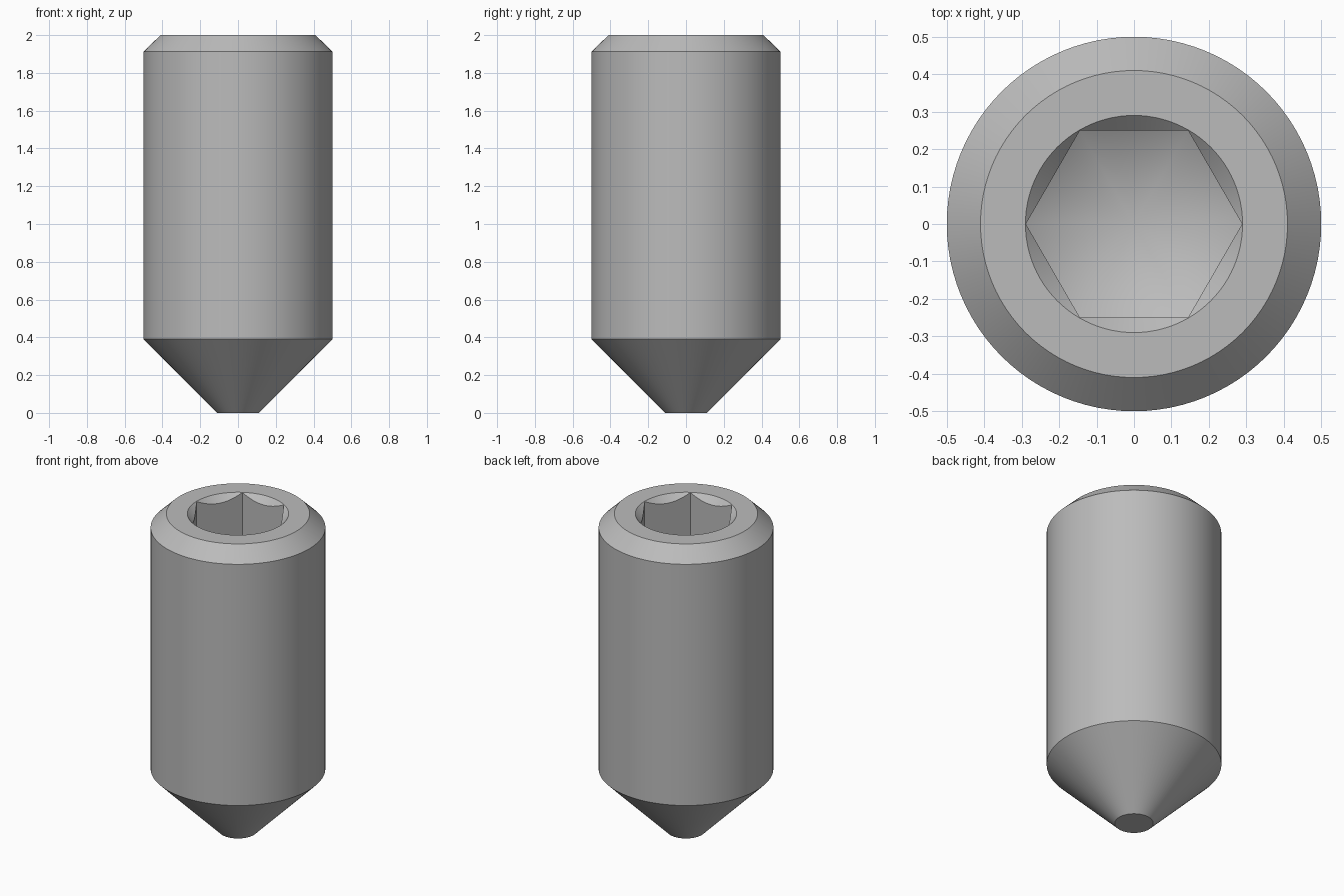
import bpy, bmesh, math

cube = bpy.data.objects.get("Cube")
if cube:
    bpy.data.objects.remove(cube, do_unlink=True)

STEPS = 96
HEX_RADIUS = 0.5 / math.sqrt(3)   # socket is 0.5 across flats

steel = bpy.data.materials.new("plain steel grey")
steel.use_nodes = True
colour = (0.5, 0.5, 0.5, 1)
steel.diffuse_color = colour
steel.node_tree.nodes["Principled BSDF"].inputs["Base Color"].default_value = colour


def lathe(name, profile, steps=STEPS):
    """Turn a (radius, height) profile, listed bottom to top, into a closed solid."""
    bm = bmesh.new()
    rings = []
    for r, z in profile:
        count = steps if r > 0 else 1
        rings.append([bm.verts.new((r * math.cos(math.tau * i / steps),
                                    r * math.sin(math.tau * i / steps), z))
                      for i in range(count)])
    for low, high in zip(rings, rings[1:]):
        for i in range(steps):
            j = (i + 1) % steps
            if len(low) == 1:
                bm.faces.new((low[0], high[j], high[i]))
            else:
                bm.faces.new((low[i], low[j], high[j], high[i]))
    if len(rings[0]) > 1:
        bm.faces.new(rings[0][::-1])
    bm.faces.new(rings[-1])
    mesh = bpy.data.meshes.new(name)
    bm.to_mesh(mesh)
    bm.free()
    mesh.materials.append(steel)
    ob = bpy.data.objects.new(name, mesh)
    bpy.context.collection.objects.link(ob)
    return ob


def boolean(target, cutter, operation):
    """Apply a boolean and discard the cutter."""
    cutter.hide_render = True
    mod = target.modifiers.new(operation.title(), 'BOOLEAN')
    mod.object, mod.operation, mod.solver = cutter, operation, 'EXACT'
    bpy.ops.object.select_all(action='DESELECT')
    target.select_set(True)
    bpy.context.view_layer.objects.active = target
    bpy.ops.object.modifier_apply(modifier=mod.name)
    bpy.data.objects.remove(cutter, do_unlink=True)


# Turned body: flat tip, conical point, shank and chamfered top
body = lathe("set_screw_body", [(0.11, 0), (0.5, 0.39), (0.5, 1.913), (0.41, 2)])

# Hex socket with a drilled conical floor
socket = lathe("socket_cutter", [(HEX_RADIUS, 1), (HEX_RADIUS, 2.2)], 6)
drill = lathe("drill_cutter", [(0, 1.22), (0.4, 1.45), (0.4, 2.1)])
boolean(socket, drill, 'INTERSECT')
boolean(body, socket, 'DIFFERENCE')

# Countersink around the socket mouth
countersink = lathe("countersink_cutter", [(0, 1.71), (0.39, 2.1)])
boolean(body, countersink, 'DIFFERENCE')

bpy.ops.object.shade_smooth_by_angle(angle=math.radians(25))
